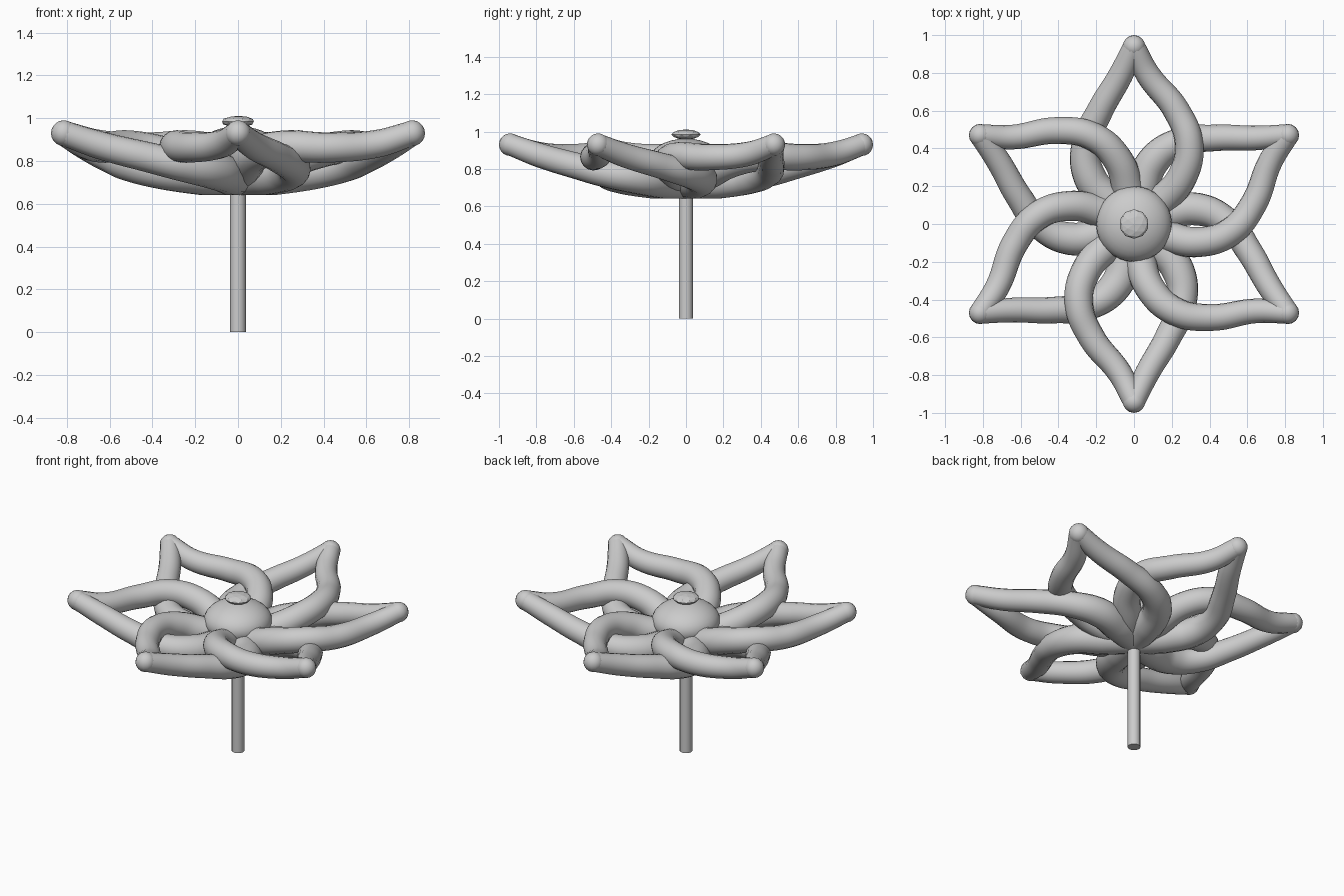
import bpy, math
from mathutils import Matrix, Vector

if "Cube" in bpy.data.objects:
    bpy.data.objects.remove(bpy.data.objects["Cube"])


def smooth(obj, angle=40):
    bpy.ops.object.select_all(action='DESELECT')
    obj.select_set(True)
    bpy.context.view_layer.objects.active = obj
    bpy.ops.object.shade_smooth_by_angle(angle=math.radians(angle))


def tube(name, pts, rot):
    # pts: (outward, sideways, height, radius); petal axis is +y before rotation
    cu = bpy.data.curves.new(name, 'CURVE')
    cu.dimensions = '3D'
    cu.bevel_depth = 1.0
    cu.bevel_resolution = 6
    cu.resolution_u = 8
    cu.use_fill_caps = True
    sp = cu.splines.new('BEZIER')
    sp.bezier_points.add(len(pts) - 1)
    for bp, (u, v, z, r) in zip(sp.bezier_points, pts):
        bp.co = rot @ Vector((v, u, z))
        bp.handle_left_type = bp.handle_right_type = 'AUTO'
        bp.radius = r
    obj = bpy.data.objects.new(name, cu)
    bpy.context.collection.objects.link(obj)
    bpy.ops.object.select_all(action='DESELECT')
    obj.select_set(True)
    bpy.context.view_layer.objects.active = obj
    bpy.ops.object.convert(target='MESH')
    smooth(bpy.context.object)


def ball(name, loc, scale, seg, rings):
    bpy.ops.mesh.primitive_uv_sphere_add(segments=seg, ring_count=rings, radius=1, location=loc)
    obj = bpy.context.object
    obj.name = name
    obj.scale = scale
    bpy.ops.object.transform_apply(location=False, rotation=False, scale=True)
    return obj


# petal outline: raised side folds over the neighbouring petal's lower side
upper = [(0.94, 0.0, 0.93, 0.058), (0.79, 0.075, 0.88, 0.065), (0.60, 0.225, 0.863, 0.071),
         (0.42, 0.292, 0.868, 0.075), (0.25, 0.255, 0.835, 0.079), (0.12, 0.145, 0.775, 0.085),
         (0.0, 0.0, 0.725, 0.08)]
lower = [(0.94, 0.0, 0.93, 0.058), (0.79, -0.07, 0.875, 0.065), (0.60, -0.18, 0.82, 0.07),
         (0.42, -0.255, 0.775, 0.076), (0.25, -0.235, 0.75, 0.087), (0.12, -0.13, 0.732, 0.092),
         (0.0, 0.0, 0.72, 0.08)]

for i in range(6):
    rot = Matrix.Rotation(math.radians(60 * i), 3, 'Z')
    tube(f"petal_upper_side_{i + 1}", upper, rot)
    tube(f"petal_lower_side_{i + 1}", lower, rot)
    smooth(ball(f"petal_tip_{i + 1}", rot @ Vector((0, 0.94, 0.93)), (0.06, 0.06, 0.06), 16, 10))

# domed hub in the middle
smooth(ball("hub", (0, 0, 0.84), (0.2, 0.2, 0.122), 32, 16))

# small faceted pin head
bpy.ops.mesh.primitive_ico_sphere_add(subdivisions=2, radius=1, location=(0, 0, 0.984))
pin = bpy.context.object
pin.name = "pin_head"
pin.scale = (0.078, 0.078, 0.027)
bpy.ops.object.transform_apply(location=False, rotation=False, scale=True)

# stem
bpy.ops.mesh.primitive_cylinder_add(vertices=12, radius=0.038, depth=0.85, location=(0, 0, 0.425))
bpy.context.object.name = "stem"
smooth(bpy.context.object)
